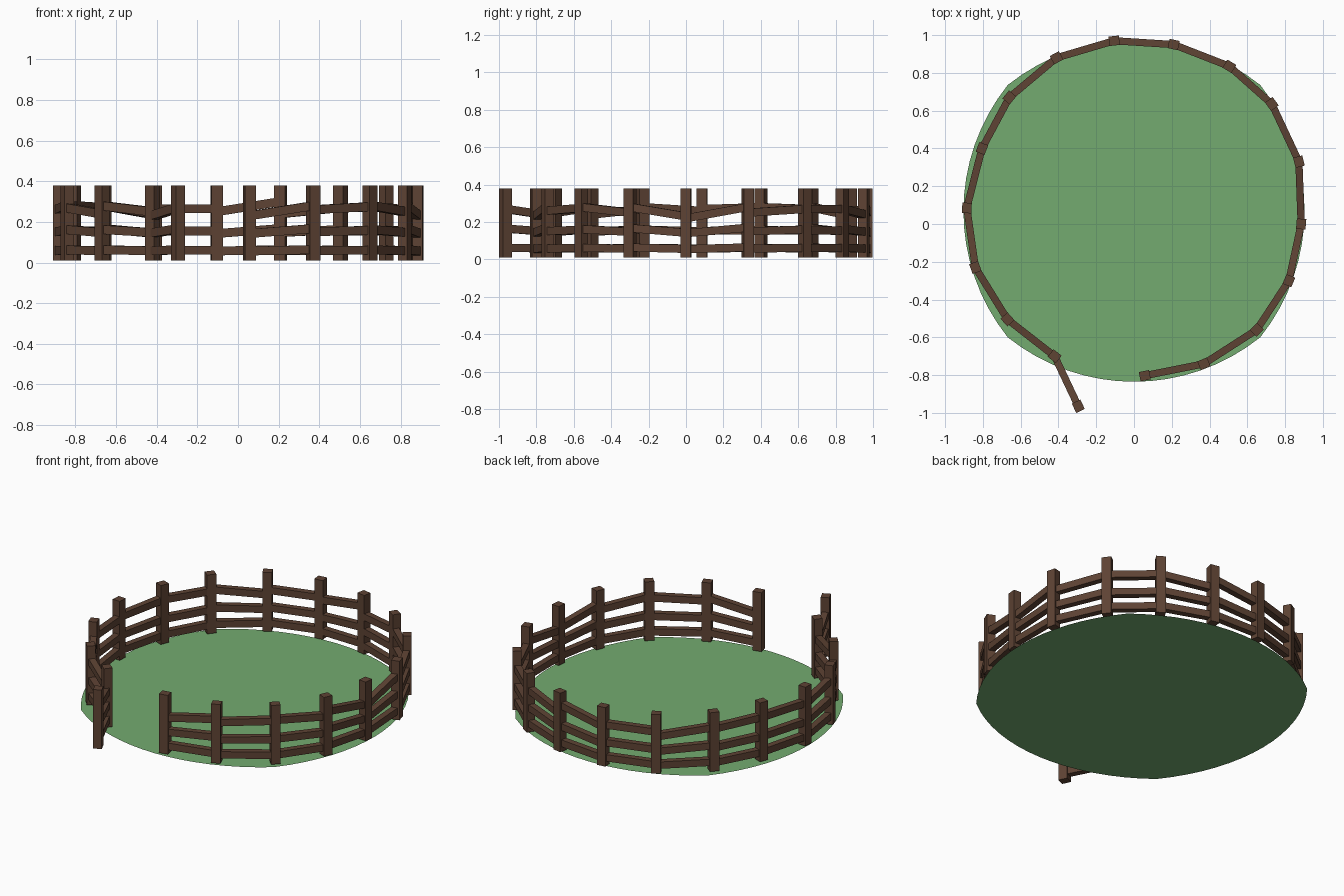
import bpy, bmesh, math
from mathutils import Vector, Matrix

if "Cube" in bpy.data.objects:
    bpy.data.objects.remove(bpy.data.objects["Cube"])


def material(name, rgb):
    m = bpy.data.materials.new(name)
    m.diffuse_color = (*rgb, 1)
    m.use_nodes = True
    m.node_tree.nodes["Principled BSDF"].inputs["Base Color"].default_value = m.diffuse_color
    return m


wood = material("brown wood", (0.112, 0.056, 0.034))
grass = material("grass green", (0.175, 0.41, 0.16))

# Post centres, anticlockwise from the right side of the front opening
POSTS = [Vector(p) for p in [
    (0.057, -0.803), (0.37, -0.74), (0.65, -0.56), (0.82, -0.30), (0.885, 0.0),
    (0.873, 0.33), (0.73, 0.635), (0.505, 0.835), (0.21, 0.95), (-0.105, 0.97),
    (-0.41, 0.88), (-0.66, 0.67), (-0.805, 0.40), (-0.885, 0.085),
    (-0.84, -0.23), (-0.67, -0.505), (-0.42, -0.70), (-0.295, -0.965)]]
# Top rail height at the start and end of each span
TOP = [(.23, .28), (.26, .275), (.28, .25), (.28, .23), (.22, .28), (.25, .27),
       (.27, .27), (.27, .24), (.30, .25), (.265, .265), (.235, .28),
       (.27, .28), (.28, .27), (.26, .28), (.27, .24), (.28, .25), (.23, .27)]


def box(name, size, matrix, mat):
    bm = bmesh.new()
    bmesh.ops.create_cube(bm, size=1, matrix=matrix @ Matrix.Diagonal((*size, 1)))
    me = bpy.data.meshes.new(name)
    bm.to_mesh(me)
    bm.free()
    me.materials.append(mat)
    ob = bpy.data.objects.new(name, me)
    bpy.context.collection.objects.link(ob)


# Fence posts, each turned along the fence line
for i, p in enumerate(POSTS):
    a = POSTS[max(i - 1, 0)]
    b = POSTS[min(i + 1, len(POSTS) - 1)]
    ang = math.atan2(b.y - a.y, b.x - a.x)
    if i == len(POSTS) - 2:      # gate hinge post follows the fence
        ang = math.atan2(p.y - a.y, p.x - a.x)
    box("fence_post", (0.055, 0.05, 0.37),
        Matrix.Translation((p.x, p.y, 0.195)) @ Matrix.Rotation(ang, 4, 'Z'), wood)

# Three slightly crooked rails per span
for a, b, (z0, z1) in zip(POSTS, POSTS[1:], TOP):
    tilt = z1 - z0
    for zm, t in (((z0 + z1) / 2, tilt), (0.155, tilt * 0.5), (0.06, tilt * 0.15)):
        p = Vector((a.x, a.y, zm - t / 2))
        q = Vector((b.x, b.y, zm + t / 2))
        d = q - p
        rot = (Matrix.Rotation(math.atan2(d.y, d.x), 4, 'Z')
               @ Matrix.Rotation(-math.atan2(t, d.xy.length), 4, 'Y'))
        box("fence_rail", (d.length, 0.038, 0.043),
            Matrix.Translation((p + q) / 2) @ rot, wood)

# Grass floor: round sheet with four faint diagonal corners
bm = bmesh.new()
verts = []
for i in range(64):
    t = math.tau * i / 64
    off = abs((t + math.pi / 4) % (math.pi / 2) - math.pi / 4) / (math.pi / 4)
    r = 0.903 + 0.042 * off ** 2
    verts.append(bm.verts.new((r * math.cos(t), 0.068 + r * math.sin(t), 0)))
bm.faces.new(verts)
me = bpy.data.meshes.new("grass_floor")
bm.to_mesh(me)
bm.free()
me.materials.append(grass)
bpy.context.collection.objects.link(bpy.data.objects.new("grass_floor", me))
